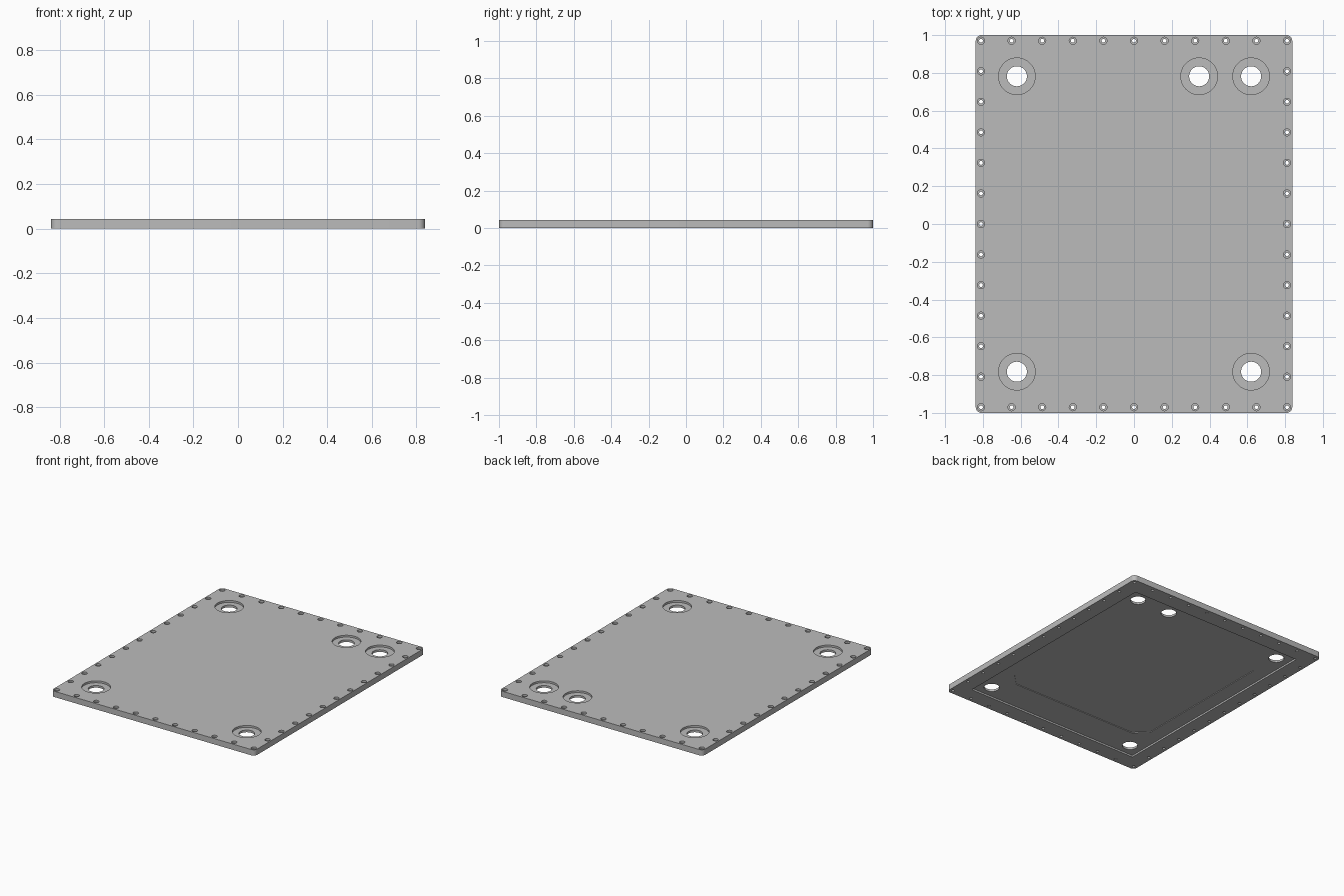
import bpy, bmesh, math
from mathutils import Matrix, Vector

if "Cube" in bpy.data.objects:
    bpy.data.objects.remove(bpy.data.objects["Cube"], do_unlink=True)

HALF_X, HALF_Y, THICK = 0.838, 1.0, 0.043
BORE_DEPTH, RECESS_DEPTH, PANEL_DEPTH = 0.014, 0.013, 0.018
EPS = 0.02

steel = bpy.data.materials.new("plain_grey")
steel.diffuse_color = (0.5, 0.5, 0.5, 1)
steel.use_nodes = True
steel.node_tree.nodes["Principled BSDF"].inputs["Base Color"].default_value = (0.5, 0.5, 0.5, 1)


def make_object(name, bm):
    bmesh.ops.recalc_face_normals(bm, faces=bm.faces)
    mesh = bpy.data.meshes.new(name)
    bm.to_mesh(mesh)
    bm.free()
    obj = bpy.data.objects.new(name, mesh)
    bpy.context.collection.objects.link(obj)
    mesh.materials.append(steel)
    return obj


def loft(bm, rings):
    """Skin a closed solid through rings of equal point count."""
    loops = [[bm.verts.new(p) for p in ring] for ring in rings]
    n = len(loops[0])
    for a, b in zip(loops, loops[1:]):
        for i in range(n):
            j = (i + 1) % n
            bm.faces.new((a[i], a[j], b[j], b[i]))
    bm.faces.new(loops[0])
    bm.faces.new(loops[-1])


def circle(x, y, z, r, n):
    return [(x + r * math.cos(math.tau * i / n), y + r * math.sin(math.tau * i / n), z)
            for i in range(n)]


def corner_rect(hx, hy, z, r, steps):
    """Rectangle with rounded corners; one step gives a straight chamfer."""
    pts = []
    for k, (sx, sy) in enumerate(((1, 1), (-1, 1), (-1, -1), (1, -1))):
        for i in range(steps + 1):
            a = math.pi / 2 * (k + i / steps)
            pts.append((sx * (hx - r) + r * math.cos(a), sy * (hy - r) + r * math.sin(a), z))
    return pts


def prism(name, hx, hy, z0, z1, r, steps):
    bm = bmesh.new()
    loft(bm, [corner_rect(hx, hy, z, r, steps) for z in (z0, z1)])
    return make_object(name, bm)


def bored_holes(name, centres, hole_r, bore_r, n):
    """Stepped cutters: a through hole under a wider flat-bottomed bore."""
    bm = bmesh.new()
    step = THICK - BORE_DEPTH
    for x, y in centres:
        loft(bm, [circle(x, y, z, r, n) for z, r in
                  ((-EPS, hole_r), (step, hole_r), (step, bore_r), (THICK + EPS, bore_r))])
    return make_object(name, bm)


# Main plate with rounded corners
plate = prism("cover_plate", HALF_X, HALF_Y, 0, THICK, 0.03, 8)

# Shallow recess underneath, then a deeper chamfered panel in it
cutters = [
    prism("underside_recess_cutter", 0.72, 0.875, -EPS, RECESS_DEPTH, 0.004, 1),
    prism("underside_panel_cutter", 0.61, 0.64, -EPS, PANEL_DEPTH, 0.09, 1),
]

# Large bored holes: one in each corner and an extra one at the back
large = [(sx * 0.62, sy * 0.782) for sx in (-1, 1) for sy in (-1, 1)] + [(0.345, 0.782)]
cutters.append(bored_holes("large_hole_cutter", large, 0.053, 0.097, 48))

# Screw holes evenly spaced around the rim
screws = [(0.81 * i / 5, 0.97 * j / 6) for i in range(-5, 6) for j in range(-6, 7)
          if abs(i) == 5 or abs(j) == 6]
cutters.append(bored_holes("screw_hole_cutter", screws, 0.01, 0.019, 20))

# Cut everything and drop the cutters
bpy.context.view_layer.objects.active = plate
for cutter in cutters:
    cutter.hide_render = True
    mod = plate.modifiers.new(cutter.name, 'BOOLEAN')
    mod.operation = 'DIFFERENCE'
    mod.solver = 'EXACT'
    mod.object = cutter
    bpy.ops.object.modifier_apply(modifier=mod.name)
    bpy.data.objects.remove(cutter, do_unlink=True)

bpy.ops.object.select_all(action='DESELECT')
plate.select_set(True)
bpy.ops.object.shade_smooth_by_angle(angle=math.radians(30))
